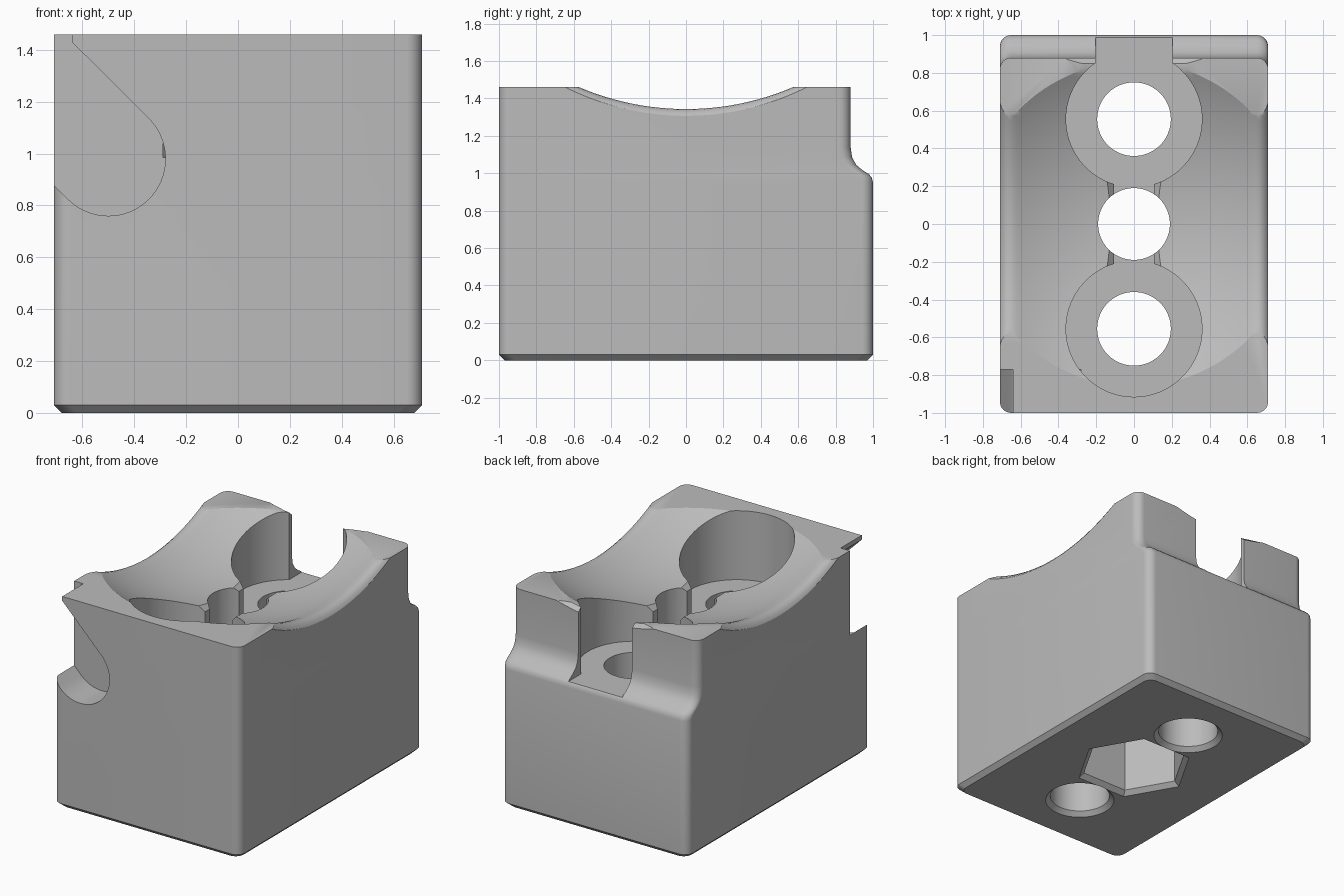
import bpy, bmesh, math
from math import sin, cos, sqrt, radians

cube = bpy.data.objects.get("Cube")
if cube:
    bpy.data.objects.remove(cube, do_unlink=True)

TOP, WIDE, FLOOR = 1.46, 0.71, 0.985
SCREW_Y = 0.555

grey = bpy.data.materials.new("plain grey")
grey.use_nodes = True
grey.diffuse_color = (0.5, 0.5, 0.5, 1)
grey.node_tree.nodes["Principled BSDF"].inputs["Base Color"].default_value = (0.5, 0.5, 0.5, 1)


def make_object(name, bm):
    bmesh.ops.recalc_face_normals(bm, faces=bm.faces)
    mesh = bpy.data.meshes.new(name)
    bm.to_mesh(mesh)
    bm.free()
    obj = bpy.data.objects.new(name, mesh)
    bpy.context.scene.collection.objects.link(obj)
    mesh.materials.append(grey)
    return obj


def loft(name, rings):
    """Skin a closed solid through rings of equal point count."""
    bm = bmesh.new()
    loops = [[bm.verts.new(p) for p in ring] for ring in rings]
    for a, b in zip(loops, loops[1:]):
        for i in range(len(a)):
            j = (i + 1) % len(a)
            bm.faces.new((a[i], a[j], b[j], b[i]))
    bm.faces.new(loops[0])
    bm.faces.new(loops[-1])
    return make_object(name, bm)


def round_rect(z, inset, back, radius=0.06, steps=8):
    x, y0, y1 = WIDE - inset, -1 + inset, back - inset
    corners = ((x, y1, 0), (-x, y1, 90), (-x, y0, 180), (x, y0, 270))
    ring = []
    for cx, cy, start in corners:
        mx = cx - math.copysign(radius, cx)
        my = cy - radius if start < 180 else cy + radius
        for k in range(steps + 1):
            a = radians(start + 90 * k / steps)
            ring.append((mx + radius * cos(a), my + radius * sin(a), z))
    return ring


def turned(name, y, profile, sides=64):
    """Vertical hole or pocket from (radius, z) pairs."""
    return loft(name, [[(r * cos(math.tau * i / sides), y + r * sin(math.tau * i / sides), z)
                        for i in range(sides)] for r, z in profile])


def along_y(name, outline, y0, y1):
    return loft(name, [[(x, y, z) for x, z in outline] for y in (y0, y1)])


# Body with chamfered base and a rounded step along the back
levels = [(0, 0.03, 1), (0.03, 0, 1), (0.95, 0, 1), (0.978, 0, 0.993), (0.997, 0, 0.975),
          (1.015, 0, 0.945), (1.045, 0, 0.91), (1.085, 0, 0.888), (1.14, 0, 0.88), (TOP, 0, 0.88)]
body = loft("clamp_block", [round_rect(*level) for level in levels])


# Shallow spherical dish whose edges roll over the sides and the back
def roll(distance, radius=0.09):
    t = min(max(distance, 0), radius)
    return radius - sqrt(radius * radius - t * t)


def dish_height(x, y):
    sphere = TOP + 1.35 - sqrt(1.6 ** 2 - x * x - y * y)
    return sphere - max(roll(abs(x) - 0.62), roll(y - 0.79))


bm = bmesh.new()
bmesh.ops.create_grid(bm, x_segments=76, y_segments=84, size=1)
for v in bm.verts:
    v.co.x *= 0.76
    v.co.y *= 1.05
    v.co.z = dish_height(v.co.x, v.co.y)
lid = bmesh.ops.extrude_face_region(bm, geom=bm.faces[:])
for item in lid["geom"]:
    if isinstance(item, bmesh.types.BMVert):
        item.co.z = 2.2
cutters = [make_object("dish_cutter", bm)]

# Counterbored screw holes, front and back, chamfered below
for side in (-1, 1):
    y = side * SCREW_Y
    cutters.append(turned("counterbore_cutter", y, [(0.36, FLOOR), (0.36, 2)], 96))
    cutters.append(turned("screw_hole_cutter", y, [(0.255, -0.03), (0.195, 0.03), (0.195, 1.2)]))

# Centre hole with a hexagonal nut pocket below
cutters.append(turned("centre_hole_cutter", 0, [(0.19, 0.3), (0.19, 2)]))
cutters.append(turned("nut_pocket_cutter", 0, [(0.42, -0.03), (0.35, 0.03), (0.35, 0.55)], 6))

# Chamfered channel joining the counterbores
half = [(0.105, FLOOR), (0.105, 1.195), (0.2, 1.29)]
channel = half + [(-x, z) for x, z in reversed(half)]
cutters.append(along_y("channel_cutter", channel, -0.3, 0.3))

# Notch opening the rear counterbore through the back
notch = [(-0.205, FLOOR), (0.205, FLOOR), (0.205, 2), (-0.205, 2)]
cutters.append(along_y("notch_cutter", notch, SCREW_Y, 1.2))

# Slanted hook slot on the front corner
arc = [radians(225 + 180 * k / 32) for k in range(33)]
slot = [(-0.5 + 0.22 * cos(a), 0.98 + 0.22 * sin(a)) for a in arc]
slot += [(-0.64, 1.43), (-0.64, 1.6), (-0.9, 1.6), (-0.9, 1.07)]
cutters.append(along_y("hook_slot_cutter", slot, -1.2, -0.77))

# Cut everything from the body, then drop the cutters
for cutter in cutters:
    cut = body.modifiers.new(cutter.name, 'BOOLEAN')
    cut.operation, cut.solver, cut.object = 'DIFFERENCE', 'EXACT', cutter
    cutter.hide_render = True
bpy.context.view_layer.update()
result = bpy.data.meshes.new_from_object(body.evaluated_get(bpy.context.evaluated_depsgraph_get()))
body.modifiers.clear()
body.data = result
for cutter in cutters:
    bpy.data.objects.remove(cutter, do_unlink=True)

bpy.ops.object.select_all(action='DESELECT')
body.select_set(True)
bpy.context.view_layer.objects.active = body
bpy.ops.object.shade_smooth_by_angle(angle=radians(30))
